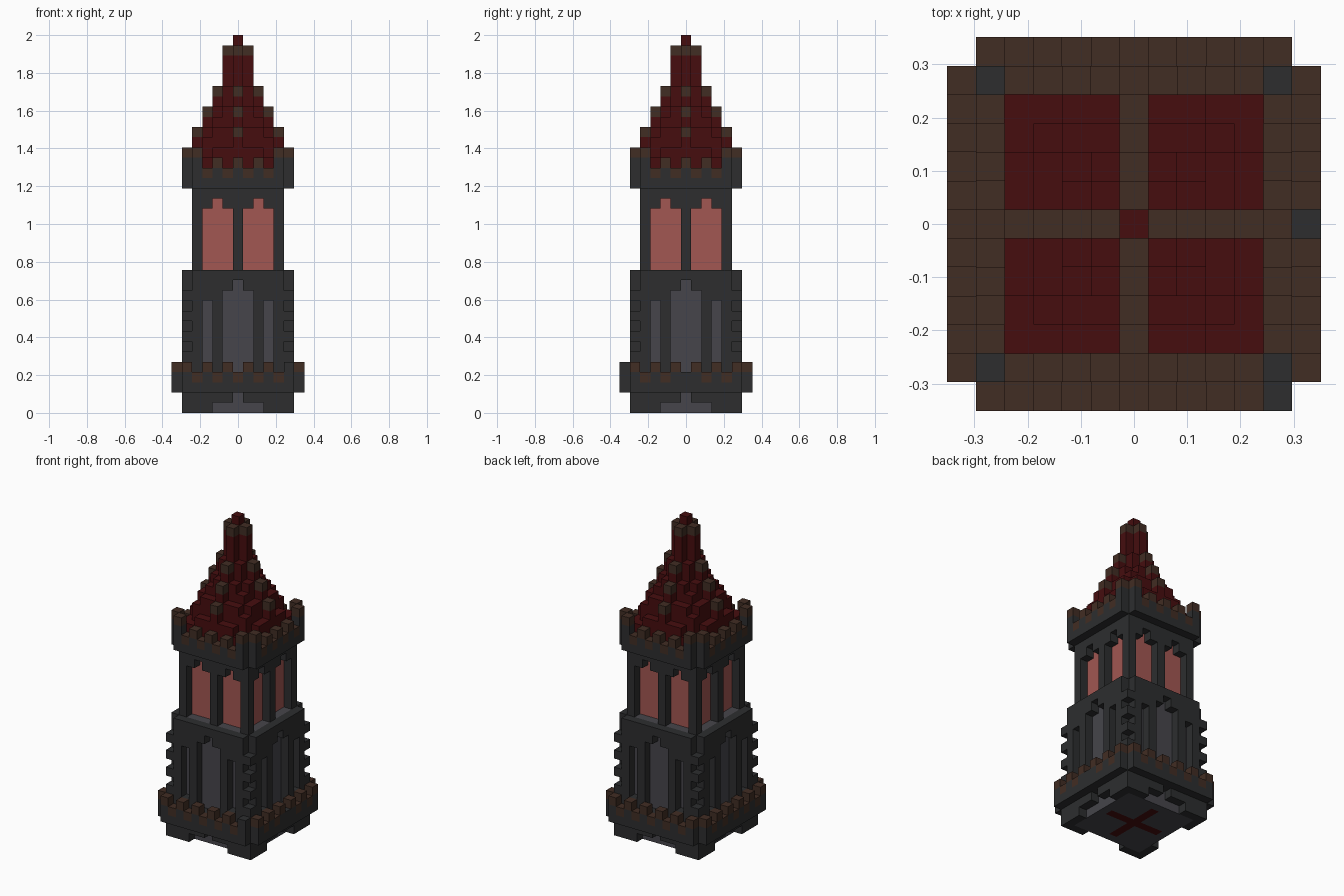
import bpy
import bmesh
from mathutils import Vector

UNIT = 2 / 37  # edge of one building block

if "Cube" in bpy.data.objects:
    bpy.data.objects.remove(bpy.data.objects["Cube"], do_unlink=True)


def make_material(name, rgb):
    mat = bpy.data.materials.new(name)
    mat.use_nodes = True
    mat.diffuse_color = (*rgb, 1)
    mat.node_tree.nodes["Principled BSDF"].inputs["Base Color"].default_value = (*rgb, 1)
    return mat


MATERIALS = {
    "dark": make_material("dark stone", (0.026, 0.027, 0.028)),
    "grey": make_material("grey stone", (0.061, 0.060, 0.070)),
    "brown": make_material("brown trim", (0.053, 0.026, 0.017)),
    "red": make_material("red roof", (0.061, 0.004, 0.0045)),
    "pink": make_material("pink glass", (0.36, 0.095, 0.085)),
}

blocks = {}  # (x, y, z) -> (part, colour)


def put(part, x, y, z, colour):
    blocks[(x, y, z)] = (part, colour)


def put_around(part, u, depth, z, colour):
    """Place a block on each of the four sides, at offset u along the side."""
    x, y = u, -depth
    for _ in range(4):
        put(part, x, y, z, colour)
        x, y = -y, x


def put_square(part, half, levels, colour, diagonal=99):
    """Fill square layers; diagonal limits |x| + |y| to trim the corners."""
    for z in levels:
        for x in range(-half, half + 1):
            for y in range(-half, half + 1):
                if abs(x) + abs(y) <= diagonal:
                    put(part, x, y, z, colour)


def put_wall(part, half, depth, levels, colour, is_open=lambda u, z: False):
    """Four identical walls with openings chosen by a rule."""
    for z in levels:
        for u in range(-half, half + 1):
            if not is_open(abs(u), z):
                put_around(part, u, depth, z, colour)


# Solid core behind the lower windows, with a red cross underneath
put_square("inner_core", 4, range(0, 14), "grey")
for i in range(-3, 4):
    put("floor_cross", i, 0, 0, "red")
    put("floor_cross", 0, i, 0, "red")


# Lower walls with doorways, pointed windows and side slits
def lower_opening(u, z):
    doorway = (z == 0 and u <= 2) or (z == 1 and u == 0)
    window = (4 <= z <= 11 and u <= 1) or (z == 12 and u == 0)
    slit = 5 <= z <= 10 and u == 3
    return doorway or window or slit


put_wall("lower_wall", 4, 5, range(0, 14), "dark", lower_opening)

# Corner blocks: solid at the foot, alternating quoins above
for z in [0, 1, 2, 3, 5, 7, 9, 11]:
    put_around("corner_quoins", 5, 5, z, "dark")

# Lower parapet
put_wall("lower_parapet", 5, 6, range(2, 4), "dark")
for u in range(-5, 6):
    put_around("lower_battlements", u, 6, 4 if u % 2 else 3, "brown")
put("lower_battlements", 6, 0, 3, "dark")
put("lower_battlements", 5, -6, 4, "dark")

# Upper room: glass core and walls with paired windows
put_square("window_glass", 3, range(14, 22), "pink")
put_wall("upper_wall", 4, 4, range(14, 22), "dark",
         lambda u, z: (z < 20 and 1 <= u <= 3) or (z == 20 and u == 2))

# Crown parapet with taller posts beside each corner
put_square("crown_floor", 4, range(22, 24), "dark")
put_wall("crown_parapet", 4, 5, range(22, 24), "dark")
for u in range(-4, 5):
    if abs(u) == 4:
        put_around("crown_posts", u, 5, 24, "dark")
        put_around("crown_posts", u, 5, 25, "brown")
    else:
        put_around("crown_battlements", u, 5, 23 if u % 2 else 24, "brown")

# Stepped roof: half width, level, corner trim
for half, z, diagonal in [(4, 24, 8), (4, 25, 6), (3, 26, 6), (3, 27, 5), (2, 28, 4),
                          (2, 29, 3), (2, 30, 2), (1, 31, 2)]:
    put_square("roof", half, [z], "red", diagonal)
put_square("spire", 1, range(32, 35), "red", 1)
put_square("spire_cap", 1, [35], "brown", 1)
put("spire_tip", 0, 0, 35, "red")
put("spire_tip", 0, 0, 36, "red")

# Roof ribs with brown finials
for depth, top in [(4, 27), (3, 29), (2, 31)]:
    put_around("roof_ribs", 0, depth, top - 1, "red")
    put_around("roof_ribs", 0, depth, top, "brown")


# Turn the blocks of each part into a mesh of outside faces
def build_part(part):
    colours = sorted({c for p, c in blocks.values() if p == part})
    bm = bmesh.new()
    for cell, (owner, colour) in blocks.items():
        if owner != part:
            continue
        centre = Vector((cell[0], cell[1], cell[2] + 0.5))
        for axis in range(3):
            for sign in (-1, 1):
                other = list(cell)
                other[axis] += sign
                if tuple(other) in blocks:
                    continue
                n, a, b = Vector(), Vector(), Vector()
                n[axis] = sign / 2
                a[(axis + 1) % 3] = 0.5
                b[(axis + 2) % 3] = sign / 2
                corners = [n - a - b, n + a - b, n + a + b, n - a + b]
                face = bm.faces.new([bm.verts.new((centre + c) * UNIT) for c in corners])
                face.material_index = colours.index(colour)
    bmesh.ops.remove_doubles(bm, verts=bm.verts, dist=UNIT / 100)
    mesh = bpy.data.meshes.new(part)
    bm.to_mesh(mesh)
    bm.free()
    for colour in colours:
        mesh.materials.append(MATERIALS[colour])
    bpy.context.collection.objects.link(bpy.data.objects.new(part, mesh))


for part in sorted({p for p, _ in blocks.values()}):
    build_part(part)
